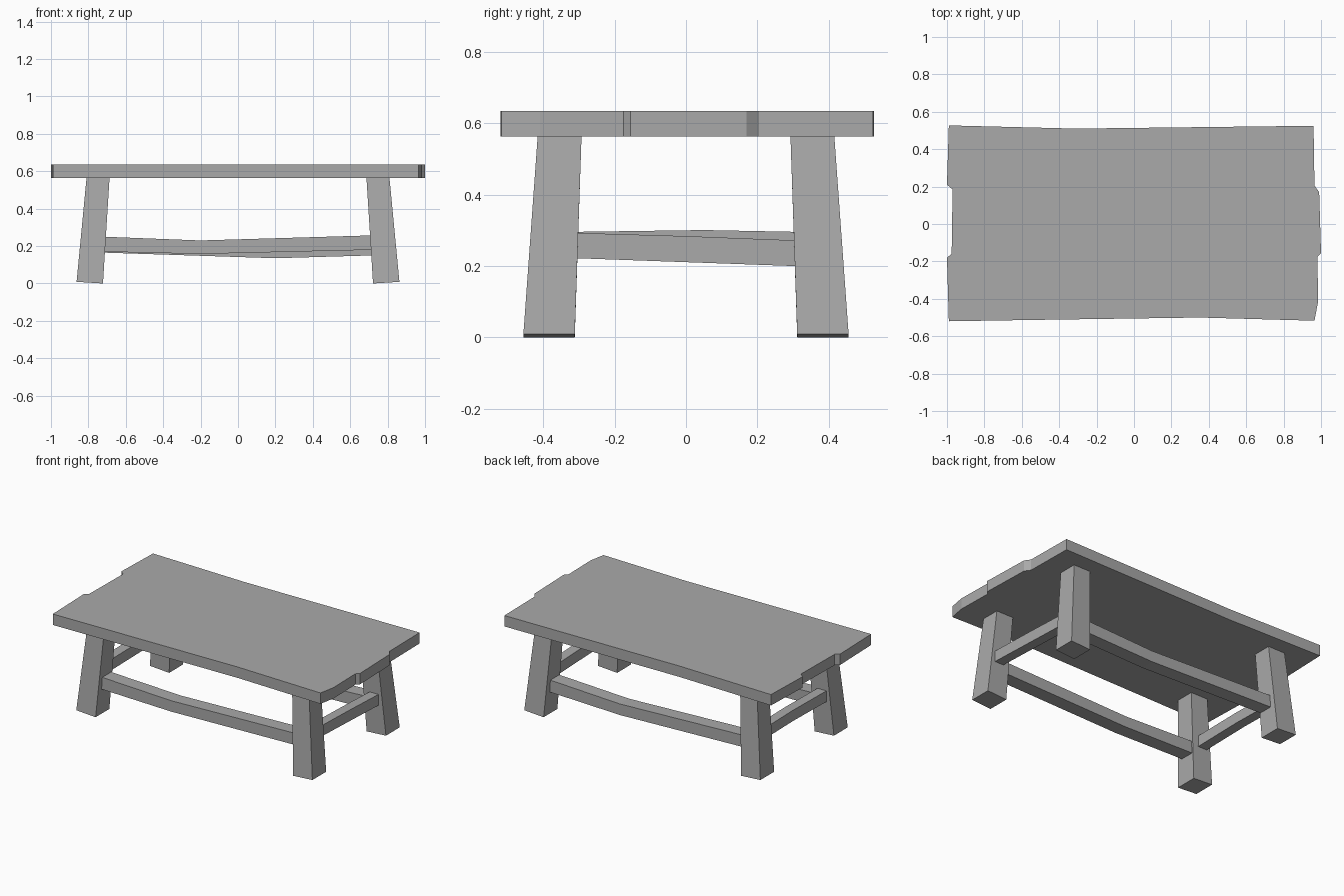
import bpy
import bmesh

old = bpy.data.objects.get("Cube")
if old:
    bpy.data.objects.remove(old, do_unlink=True)

GREY = (0.4, 0.4, 0.4, 1)
mat = bpy.data.materials.new("plain_grey")
mat.use_nodes = True
mat.diffuse_color = GREY
bsdf = next(n for n in mat.node_tree.nodes if n.type == "BSDF_PRINCIPLED")
bsdf.inputs["Base Color"].default_value = GREY


def loft(name, rings):
    """Closed solid skinned through matching rings of points."""
    bm = bmesh.new()
    loops = [[bm.verts.new(p) for p in ring] for ring in rings]
    n = len(rings[0])
    for a, b in zip(loops, loops[1:]):
        for i in range(n):
            j = (i + 1) % n
            bm.faces.new((a[i], a[j], b[j], b[i]))
    bm.faces.new(loops[0])
    bm.faces.new(loops[-1])
    bmesh.ops.recalc_face_normals(bm, faces=bm.faces)
    mesh = bpy.data.meshes.new(name)
    bm.to_mesh(mesh)
    bm.free()
    mesh.materials.append(mat)
    obj = bpy.data.objects.new(name, mesh)
    bpy.context.collection.objects.link(obj)
    return obj


# Tabletop: uneven plank outline extruded upward
outline = [
    (-0.99, -0.52), (-0.55, -0.513), (0.35, -0.5), (0.965, -0.517),
    (0.985, -0.41), (0.98, -0.175), (1.0, -0.155), (0.99, 0.17),
    (0.965, 0.205), (0.96, 0.525), (-0.31, 0.51), (-0.99, 0.527),
    (-1.0, 0.21), (-0.97, 0.185), (-0.975, -0.16), (-1.0, -0.18),
]
UNDER, TOP = 0.563, 0.635
loft("tabletop", [[(x, y, z) for x, y in outline] for z in (UNDER, TOP)])


# Splayed, tapered legs; feet are cut square to the lean
def leg(name, sx, sy):
    def ring(x_in, x_out, y_in, y_out, z_in, z_out):
        return [(sx * x_in, sy * y_in, z_in), (sx * x_out, sy * y_in, z_out),
                (sx * x_out, sy * y_out, z_out), (sx * x_in, sy * y_out, z_in)]
    loft(name, [ring(0.722, 0.863, 0.312, 0.456, 0.0, 0.009),
                ring(0.687, 0.81, 0.293, 0.416, UNDER, UNDER)])


for end, sy in (("front", -1), ("back", 1)):
    for side, sx in (("left", 1), ("right", -1)):
        leg(f"{end}_{side}_leg", sx, sy)


# Stretchers: each station is (distance along, bottom height, top height)
def stretcher(name, axis, inner, outer, stations):
    rings = []
    for t, low, high in stations:
        section = [(inner, low), (outer, low), (outer, high), (inner, high)]
        rings.append([(t, c, z) if axis == "x" else (c, t, z) for c, z in section])
    loft(name, rings)


stretcher("front_stretcher", "x", -0.315, -0.408,
          [(-0.72, 0.17, 0.25), (-0.2, 0.158, 0.23), (0.715, 0.18, 0.257)])
stretcher("back_stretcher", "x", 0.312, 0.405,
          [(-0.72, 0.165, 0.243), (0.2, 0.135, 0.208), (0.715, 0.15, 0.23)])
stretcher("left_stretcher", "y", 0.75, 0.815,
          [(-0.307, 0.222, 0.293), (0.0, 0.211, 0.284), (0.307, 0.2, 0.272)])
stretcher("right_stretcher", "y", -0.75, -0.815,
          [(-0.307, 0.224, 0.296), (0.05, 0.23, 0.301), (0.307, 0.225, 0.296)])
